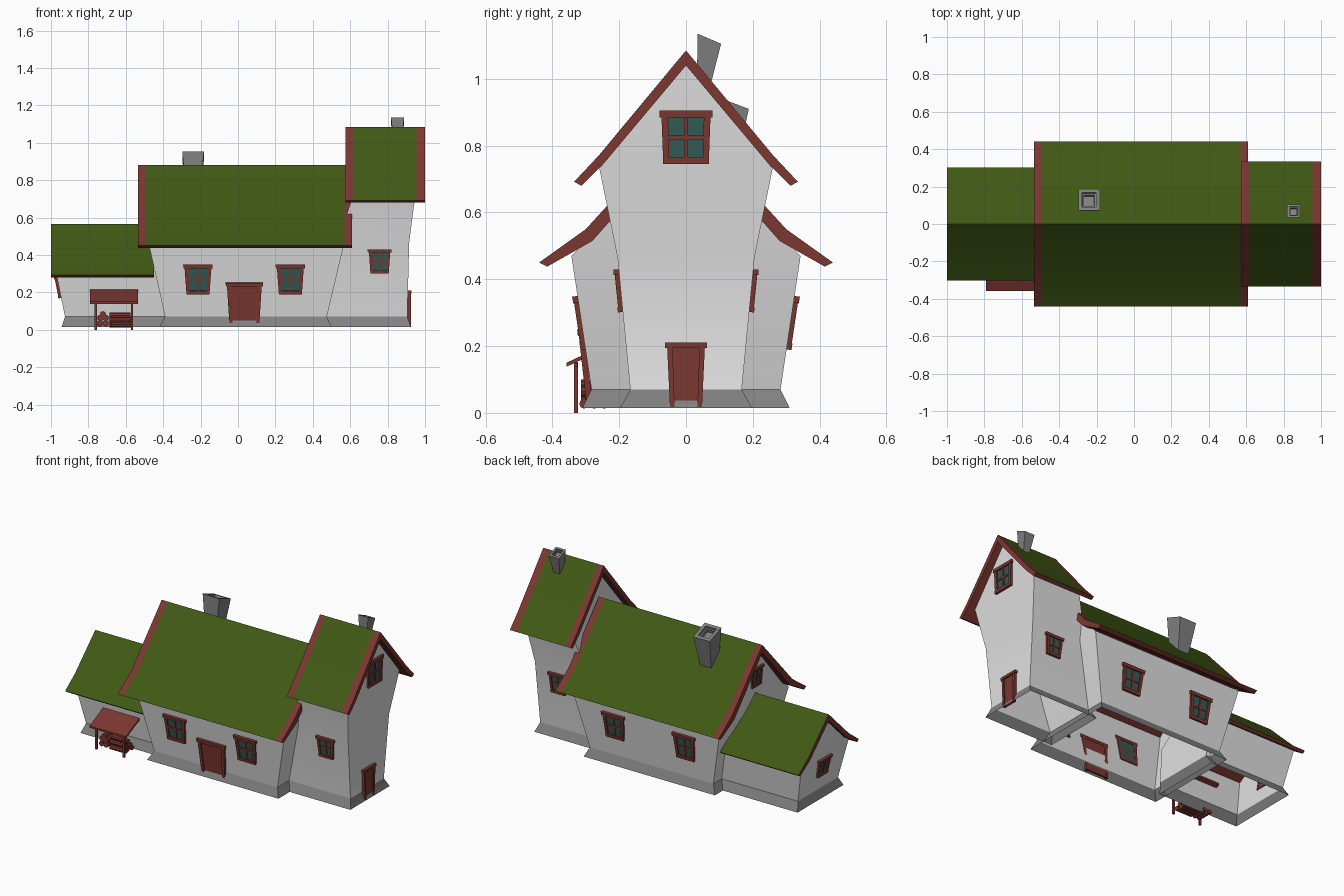
import bpy, bmesh, math
from mathutils import Vector, Matrix

if "Cube" in bpy.data.objects:
    bpy.data.objects.remove(bpy.data.objects["Cube"])


def material(name, rgb):
    m = bpy.data.materials.new(name)
    m.diffuse_color = (*rgb, 1)
    m.use_nodes = True
    m.node_tree.nodes["Principled BSDF"].inputs["Base Color"].default_value = m.diffuse_color
    return m


WALL = material("white plaster", (0.74, 0.74, 0.74))
STONE = material("grey stone", (0.22, 0.22, 0.22))
GREEN = material("green roof", (0.052, 0.10, 0.007))
RED = material("red timber", (0.20, 0.038, 0.030))
GLASS = material("teal glass", (0.032, 0.102, 0.092))


def finish(bm, name, mats, smooth=None, fix=False):
    if fix:
        bmesh.ops.recalc_face_normals(bm, faces=bm.faces[:])
    me = bpy.data.meshes.new(name)
    bm.to_mesh(me)
    bm.free()
    for m in mats:
        me.materials.append(m)
    ob = bpy.data.objects.new(name, me)
    bpy.context.collection.objects.link(ob)
    if smooth:
        bpy.ops.object.select_all(action='DESELECT')
        ob.select_set(True)
        bpy.context.view_layer.objects.active = ob
        bpy.ops.object.shade_smooth_by_angle(angle=math.radians(smooth))
    return ob


# Walls: stacked rectangles (z, left x, right x, half depth), closed by gables
def walls(name, levels, peak):
    bm = bmesh.new()
    rings = []
    for z, x0, x1, h in levels:
        rings.append([bm.verts.new(p) for p in
                      ((x0, -h, z), (x1, -h, z), (x1, h, z), (x0, h, z))])
    for k, (a, b) in enumerate(zip(rings, rings[1:])):
        for i in range(4):
            j = (i + 1) % 4
            bm.faces.new((a[i], a[j], b[j], b[i])).material_index = 1 if k == 0 else 0
    z, x0, x1 = peak
    left, right = bm.verts.new((x0, 0, z)), bm.verts.new((x1, 0, z))
    t = rings[-1]
    bm.faces.new((t[1], t[2], right))
    bm.faces.new((t[3], t[0], left))
    finish(bm, name, [WALL, STONE], smooth=25)


walls("main_walls", [(.015, -.42, .50, .31), (.07, -.39, .475, .283),
                     (.47, -.48, .57, .343)], (.835, -.50, .59))
walls("wing_walls", [(.015, -.943, -.38, .23), (.07, -.925, -.36, .20),
                     (.315, -.975, -.40, .237)], (.525, -.98, -.42))
walls("tower_walls", [(.015, .44, .925, .197), (.07, .46, .905, .167),
                      (.465, .53, .915, .205), (.735, .62, .95, .26)],
      (1.042, .62, .957))


# Roofs: bent gable profile run along x; gable strips and edges are red
def roof(name, x0, x1, outer, under, trim_left, trim_right):
    bm = bmesh.new()
    both = lambda pts: [(-y, z) for y, z in reversed(pts)] + pts[1:]
    top, low = both(outer), both(under)
    xs = [x0] + ([x0 + trim_left] if trim_left else [])
    xs += ([x1 - trim_right] if trim_right else []) + [x1]
    rows = [([bm.verts.new((x, y, z)) for y, z in top],
             [bm.verts.new((x, y, z)) for y, z in low]) for x in xs]
    n = len(top)
    for k, ((ta, la), (tb, lb)) in enumerate(zip(rows, rows[1:])):
        strip = (trim_left and k == 0) or (trim_right and k == len(xs) - 2)
        for i in range(n - 1):
            f = bm.faces.new((ta[i], tb[i], tb[i + 1], ta[i + 1]))
            f.material_index = 1 if strip else 0
            bm.faces.new((la[i], la[i + 1], lb[i + 1], lb[i])).material_index = 1
        for i in (0, n - 1):
            bm.faces.new((ta[i], tb[i], lb[i], la[i])).material_index = 1
    for t, l in (rows[0], rows[-1]):
        for i in range(n - 1):
            bm.faces.new((t[i], t[i + 1], l[i + 1], l[i])).material_index = 1
    finish(bm, name, [GREEN, RED], smooth=25, fix=True)


roof("main_roof", -.535, .61, [(0, .88), (.30, .55), (.44, .45)],
     [(0, .832), (.28, .515), (.415, .438)], .04, .04)
roof("wing_roof", -1.0, -.45, [(0, .565), (.20, .37), (.302, .293)],
     [(0, .523), (.185, .345), (.285, .28)], 0, 0)
roof("tower_roof", .575, 1.0, [(0, 1.085), (.26, .772), (.335, .692)],
     [(0, 1.04), (.25, .742), (.313, .68)], .04, .045)


# Box in (u, v, d) panel space, mapped to the world by a function
def block(bm, to_world, u0, u1, v0, v1, d0, d1, mat):
    made = bmesh.ops.create_cube(bm, size=1)["verts"]
    for v in made:
        u, w, d = v.co
        v.co = to_world(u0 + (u + .5) * (u1 - u0), v0 + (w + .5) * (v1 - v0),
                        d0 + (d + .5) * (d1 - d0))
    for f in {f for v in made for f in v.link_faces}:
        f.material_index = mat


# Windows and doors lie on the line bottom -> top and narrow downwards
def opening(name, bottom, top, side, width, door=False, taper=.84):
    p, q, U = Vector(bottom), Vector(top), Vector(side)
    V = (q - p).normalized()
    N = U.cross(V).normalized()
    h, a = (q - p).length, width / 2

    def place(u, v, d):
        return p + U * u * (taper + (1 - taper) * v / h) + V * v + N * d

    bm = bmesh.new()
    t = min(.02, width * .13)
    b = a - .006
    block(bm, place, -b + t, b - t, 0, h - t, -.004, .005, 0 if door else 1)
    for s in (-1, 1):
        block(bm, place, s * b, s * (b - t), 0, h - t, -.006, .012, 0)
    block(bm, place, -a, a, h - t, h, -.006, .015, 0)
    if not door:
        block(bm, place, -b, b, 0, t, -.006, .014, 0)
        block(bm, place, -t * .3, t * .3, t, h - t, -.004, .010, 0)
        block(bm, place, -b + t, b - t, h * .5 - t * .3, h * .5 + t * .3, -.004, .010, 0)
    finish(bm, name, [RED, GLASS], fix=True)


X, Y = Vector((1, 0, 0)), Vector((0, 1, 0))
for s, label in ((-1, "front"), (1, "back")):
    for x, end in ((-.214, "left"), (.28, "right")):
        opening(f"main_{label}_{end}_window", (x, s * .302, .19), (x, s * .326, .35),
                X * -s, .158)
    opening(f"tower_{label}_window", (.757, s * .190, .302), (.757, s * .203, .43),
            X * -s, .128)
opening("tower_gable_window", (.951, 0, .745), (.954, 0, .905), Y, .16, taper=.92)
opening("main_gable_window", (-.487, 0, .61), (-.493, 0, .73), -Y, .12)
opening("wing_gable_window", (-.947, 0, .17), (-.970, 0, .285), -Y, .13)
opening("front_door", (.034, -.285, .017), (.034, -.311, .252), X, .20, door=True)
opening("tower_door", (.912, 0, .015), (.912, 0, .21), Y, .126, door=True)


# Chimneys: flared shaft with a sloping, stepped hollow top
def chimney(name, x, y, r_top, y_low, r_low, z_low, z_top, slope):
    bm = bmesh.new()
    corners = ((-1, -1), (1, -1), (1, 1), (-1, 1))
    lo = [bm.verts.new((x + i * r_low, y_low + j * r_low, z_low)) for i, j in corners]
    hi = [bm.verts.new((x + i * r_top, y + j * r_top, z_top - slope * j * r_top))
          for i, j in corners]
    for i in range(4):
        j = (i + 1) % 4
        bm.faces.new((lo[i], lo[j], hi[j], hi[i]))
    cap = bm.faces.new(hi)
    bm.normal_update()
    for width, drop in ((.35, .0), (.02, .25), (.15, 0), (.02, .35)):
        bmesh.ops.inset_region(bm, faces=[cap], thickness=r_top * width,
                               use_even_offset=True)
        for v in cap.verts:
            v.co -= Vector((0, slope, 1)).normalized() * drop * r_top
    finish(bm, name, [STONE])


chimney("main_chimney", -.24, .13, .058, .105, .036, .70, .932, .38)
chimney("tower_chimney", .853, .07, .035, .05, .018, .96, 1.12, .43)

# Lean-to over the wood store: sloping board, posts and beam
world = lambda x, z, y: Vector((x, y, z))
bm = bmesh.new()
block(bm, lambda u, v, d: Vector((u, -.358 + v, .138 + v * .47 + d)),
      -.79, -.535, 0, .16, 0, .012, 0)
finish(bm, "lean_to_roof", [RED], fix=True)
for x, end in ((-.76, "left"), (-.567, "right")):
    bm = bmesh.new()
    block(bm, world, x - .006, x + .006, 0, .152, -.336, -.324, 0)
    finish(bm, f"lean_to_{end}_post", [RED], fix=True)
bm = bmesh.new()
block(bm, world, -.775, -.55, .138, .15, -.335, -.325, 0)
finish(bm, "lean_to_beam", [RED], fix=True)


# Stacked firewood
def log(name, centre, r, length, axis):
    bm = bmesh.new()
    rot = Matrix.Rotation(math.pi / 2, 4, axis)
    bmesh.ops.create_cone(bm, cap_ends=True, segments=8, radius1=r, radius2=r,
                          depth=length, matrix=Matrix.Translation(centre) @ rot)
    finish(bm, name, [RED], smooth=25)


for i, (y, z) in enumerate(((-.305, .027), (-.275, .027), (-.245, .027),
                            (-.29, .052), (-.26, .052), (-.275, .077))):
    log(f"long_log_{i + 1}", (-.627 + .004 * (-1) ** i, y, z), .0145, .112, 'Y')
for i, (x, z) in enumerate(((-.738, .034), (-.707, .034), (-.736, .064),
                            (-.708, .064), (-.722, .083))):
    log(f"short_log_{i + 1}", (x, -.265, z), .0165, .10, 'X')
